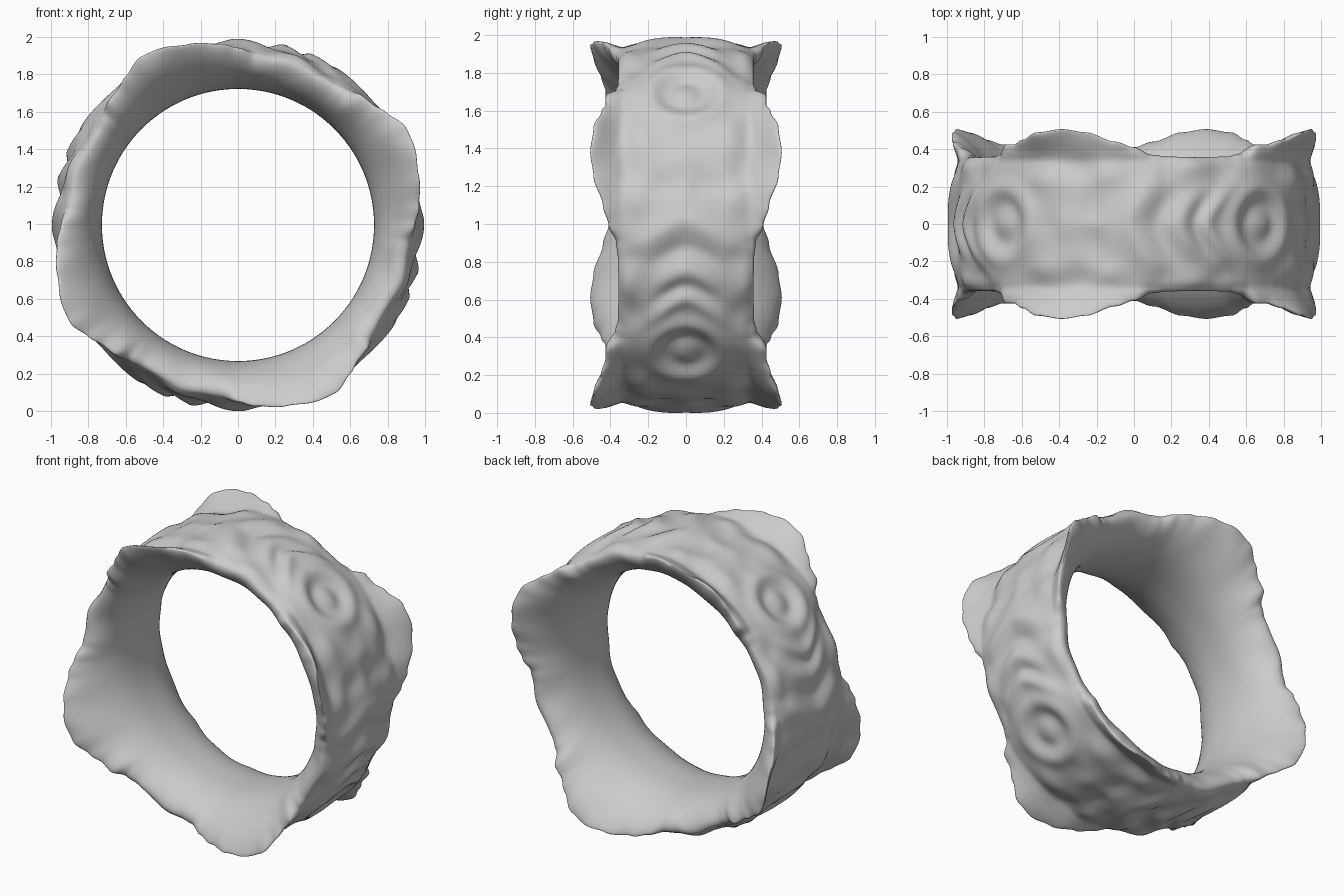
import bpy, bmesh, math
from math import sin, cos, exp, pi, radians

cube = bpy.data.objects.get("Cube")
if cube:
    bpy.data.objects.remove(cube)

AROUND, ACROSS = 360, 48
BORE = 0.727

# Half width of the band through one quarter turn: (angle, half width)
EDGE = [(0, .41), (6, .44), (15, .49), (22, .507), (30, .49), (37, .45), (42, .425),
        (46, .425), (51, .375), (56, .36), (68, .357), (78, .36), (84, .37), (90, .41)]


def half_width(a):
    for (a0, w0), (a1, w1) in zip(EDGE, EDGE[1:]):
        if a <= a1:
            f = (a - a0) / (a1 - a0)
            return w0 + (w1 - w0) * f * f * (3 - 2 * f)
    return EDGE[-1][1]


def turn(a, a0):
    """Signed angle from a0 within a repeating quarter."""
    return (a - a0 + 45) % 90 - 45


def blob(a, y, a0, y0, ra, ry):
    return exp(-(turn(a, a0) / ra) ** 2 - ((abs(y) - y0) / ry) ** 2)


def chevron(a, y, apex, slope, thick, reach):
    da = turn(a, apex) + slope * math.hypot(y, .06)
    return exp(-(da / thick) ** 2 - (y / reach) ** 4)


def relief(a, y):
    """Carved pattern, mirrored across the band and repeated each quarter."""
    d = math.hypot(radians(turn(a, 46)) * .97, y)
    h = .02 * exp(-((d - .19) / .055) ** 2) - .016 * exp(-((d - .1) / .05) ** 2)
    h += .024 * chevron(a, y, 78, 40, 3.4, .17) + .02 * chevron(a, y, 70, 55, 3, .22)
    h -= .014 * chevron(a, y, 73, 45, 2.4, .16) + .014 * chevron(a, y, 85, 35, 3, .2)
    h += .02 * chevron(a, y, 93, 35, 4, .28)
    h += .016 * blob(a, y, 22, 0, 4, .08) - .016 * blob(a, y, 13, .1, 4, .09)
    h += .024 * blob(a, y, 30, .24, 7, .07) + .018 * blob(a, y, 8, .26, 5, .06)
    h -= .024 * blob(a, y, 18, .3, 6, .07) + .016 * blob(a, y, 60, .27, 5, .06)
    h += .016 * blob(a, y, 70, .32, 5, .06) - .014 * blob(a, y, 80, .28, 4, .06)
    h += .005 * sin(radians(a * 12) + 14 * abs(y))
    return h


def outer_radius(a, y):
    flare = max(0, abs(y) - .34)
    lift = .52 + .3 * exp(-(turn(a, 30) / 9) ** 2)
    return .972 - .028 * (min(abs(y), .4) / .345) ** 2 + lift * flare + relief(a, y)


def inner_radius(a, y, t):
    ripple = .01 * sin(radians(a * 12)) + .008 * sin(radians(a * 20) + 1)
    return BORE + .26 * (abs(y) / .505) ** 2.5 + ripple * abs(t) ** 5


# One closed cross section swept around the y axis, with a rounded lip
bm = bmesh.new()
loops = []
for i in range(AROUND):
    deg = 360 * i / AROUND
    a = deg % 90
    w = half_width(a)
    ang = radians(deg)
    lobe = min(1, max(0, (w - .36) / .1))
    outer, inner = [], []
    for j in range(ACROSS + 1):
        t = sin(pi / 2 * (2 * j / ACROSS - 1))
        y = w * t
        ri = inner_radius(a, y, t)
        ro = max(outer_radius(a, y), ri + .025)
        lip = ri + (.45 + .25 * lobe) * (ro - ri)
        taper = math.sqrt(max(0, 1 - abs(t) ** (10 + 8 * lobe)))
        outer.append((lip + (ro - lip) * taper, y))
        inner.append((lip + (ri - lip) * taper, y))
    ring = outer + inner[-2:0:-1]
    loops.append([bm.verts.new((r * cos(ang), y, 1 + r * sin(ang))) for r, y in ring])

for i, ring in enumerate(loops):
    nxt = loops[(i + 1) % AROUND]
    n = len(ring)
    for j in range(n):
        k = (j + 1) % n
        bm.faces.new((ring[j], ring[k], nxt[k], nxt[j]))
bmesh.ops.recalc_face_normals(bm, faces=bm.faces)

# Rest the band on the floor
low = min(v.co.z for v in bm.verts)
bmesh.ops.translate(bm, verts=bm.verts, vec=(0, 0, -low))

mesh = bpy.data.meshes.new("carved_ring_band")
bm.to_mesh(mesh)
bm.free()
band = bpy.data.objects.new("carved_ring_band", mesh)
bpy.context.collection.objects.link(band)

metal = bpy.data.materials.new("light_grey")
metal.use_nodes = True
metal.diffuse_color = (.6, .6, .6, 1)
metal.node_tree.nodes["Principled BSDF"].inputs["Base Color"].default_value = (.6, .6, .6, 1)
mesh.materials.append(metal)

bpy.context.view_layer.objects.active = band
band.select_set(True)
bpy.ops.object.shade_smooth_by_angle(angle=radians(70))
